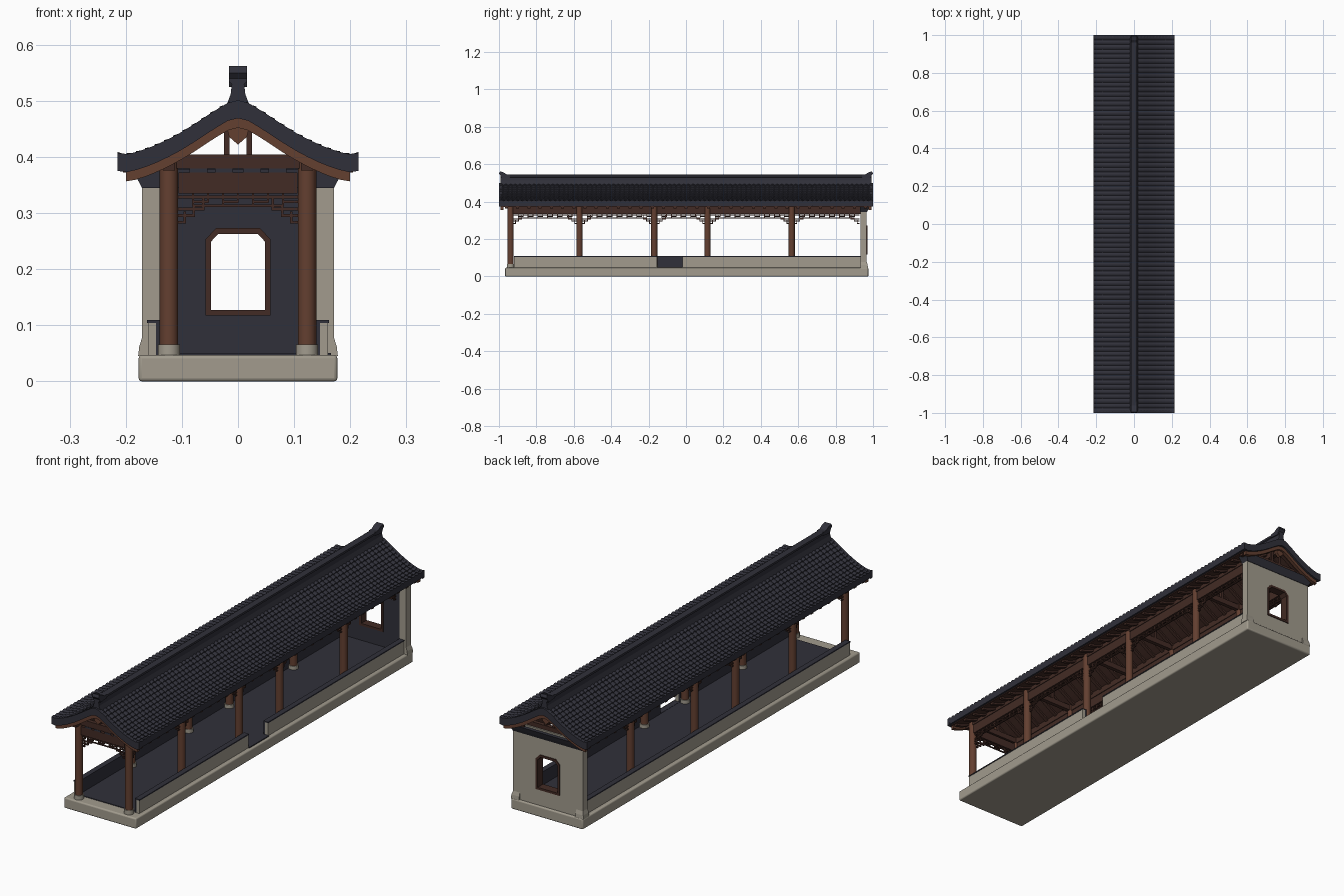
import bpy, bmesh, math

if "Cube" in bpy.data.objects:
    bpy.data.objects.remove(bpy.data.objects["Cube"])

def mat(name, c):
    m = bpy.data.materials.new(name)
    m.diffuse_color = (*c, 1)
    m.use_nodes = True
    m.node_tree.nodes["Principled BSDF"].inputs["Base Color"].default_value = m.diffuse_color
    return m

STONE = mat("pale stone", (0.36, 0.33, 0.27))
SLATE = mat("dark slate", (0.030, 0.030, 0.042))
BROWN = mat("red brown wood", (0.125, 0.050, 0.030))
DARK = mat("dark brown wood", (0.055, 0.024, 0.018))

def finish(name, bm, m, smooth=False, bevel=0):
    bmesh.ops.recalc_face_normals(bm, faces=bm.faces)
    me = bpy.data.meshes.new(name)
    bm.to_mesh(me)
    bm.free()
    me.materials.append(m)
    ob = bpy.data.objects.new(name, me)
    bpy.context.collection.objects.link(ob)
    if bevel:
        b = ob.modifiers.new("bevel", 'BEVEL')
        b.width, b.segments = bevel, 3
    if smooth:
        bpy.ops.object.select_all(action='DESELECT')
        ob.select_set(True)
        bpy.context.view_layer.objects.active = ob
        bpy.ops.object.shade_smooth_by_angle(angle=math.radians(35))
    return ob

def loft(bm, sections, closed=False):
    """Join equal-length loops of points, capping the ends unless closed."""
    rings = [[bm.verts.new(p) for p in s] for s in sections]
    n = len(rings[0])
    pairs = list(zip(rings, rings[1:]))
    if closed:
        pairs.append((rings[-1], rings[0]))
    else:
        bm.faces.new(rings[0])
        bm.faces.new(rings[-1])
    for a, b in pairs:
        for i in range(n):
            j = (i + 1) % n
            bm.faces.new((a[i], a[j], b[j], b[i]))

def box(bm, x0, x1, y0, y1, z0, z1):
    loft(bm, [[(x0, y0, z), (x1, y0, z), (x1, y1, z), (x0, y1, z)] for z in (z0, z1)])

def boxes(name, m, items, bevel=0):
    bm = bmesh.new()
    for b in items:
        box(bm, *b)
    return finish(name, bm, m, bevel > 0, bevel)

# Roof curve: height of the tiled surface at distance x from the ridge
CURVE = [(0, .497), (.02, .492), (.05, .473), (.08, .453), (.11, .435), (.14, .420),
         (.17, .408), (.195, .401), (.215, .403)]

def top(x):
    x = abs(x)
    for (a, za), (b, zb) in zip(CURVE, CURVE[1:]):
        if x <= b + 1e-9:
            return za + (zb - za) * (x - a) / (b - a)
    return CURVE[-1][1]

def band(bm, half, up, low, y0, y1):
    """Strip following the roof curve between two depths under the tiles."""
    xs = [half * i / 12 for i in range(-12, 13)]
    loft(bm, [[(x, y0, top(x) - up), (x, y1, top(x) - up),
               (x, y1, top(x) - low), (x, y0, top(x) - low)] for x in xs])

# Base slab and floor
boxes("base_slab", STONE, [(-.177, .177, -.967, .975, 0, .047)], .006)
boxes("floor", SLATE, [(-.142, .142, -.915, .94, .046, .050),
                       (.14, .166, -.155, -.02, .046, .051)])

# Low side walls, with an entrance gap on the right
runs = [(-1, -.92, .935), (1, -.92, -.155), (1, -.02, .935)]

def side_boxes(a, b, z0, z1):
    return [(min(s * a, s * b), max(s * a, s * b), y0, y1, z0, z1) for s, y0, y1 in runs]

boxes("low_wall", STONE, side_boxes(.146, .160, .045, .104))
boxes("low_wall_lining", SLATE, side_boxes(.139, .146, .045, .104))
boxes("low_wall_cap", SLATE, side_boxes(.138, .162, .104, .109))

# Round columns on stone pads
YS = [-.938, -.57, -.17, .115, .565]
bm, pads = bmesh.new(), bmesh.new()

def cyl(b, x, y, r, z0, z1):
    loft(b, [[(x + r * math.cos(k * math.pi / 8), y + r * math.sin(k * math.pi / 8), z)
              for k in range(16)] for z in (z0, z1)])

for y in YS:
    for s in (-1, 1):
        cyl(bm, s * .123, y, .0165, .047, .41)
        cyl(pads, s * .123, y, .020, .045, .066)
finish("columns", bm, BROWN, True)
finish("column_pads", pads, STONE, True)

# End wall with a chamfered window
def window(o=0):
    return [(-.05 - o, .125 - o), (.05 + o, .125 - o), (.05 + o, .25 + o * .4),
            (.036 + o * .4, .265 + o), (-.036 - o * .4, .265 + o), (-.05 - o, .25 + o * .4)]

def frame(name, m, outer, inner, y0, y1):
    b = bmesh.new()
    loft(b, [[(xo, y0, zo), (xo, y1, zo), (xi, y1, zi), (xi, y0, zi)]
             for (xo, zo), (xi, zi) in zip(outer, inner)], closed=True)
    finish(name, b, m)

def panel(w):
    return [(-w, .045), (w, .045), (w, .25), (w, .385), (-w, .385), (-w, .25)]

frame("end_wall", STONE, panel(.168), window(), .948, .966)
frame("end_wall_lining", SLATE, panel(.141), window(), .936, .948)
frame("window_frame", DARK, window(.008), window(-.002), .932, .970)

# Corner pilasters with flared feet and dark cornice
bm = bmesh.new()
for s in (-1, 1):
    prof = [(.003, .045), (.001, .062), (-.004, .078), (-.004, .352)]
    loft(bm, [[(s * .138, .933, z), (s * (.175 + d), .933, z),
               (s * (.175 + d), .970 + d, z), (s * .138, .970 + d, z)] for d, z in prof])
finish("corner_pilasters", bm, STONE)
bm = bmesh.new()
loft(bm, [[(-w, .93, z), (w, .93, z), (w, .966 + d, z), (-w, .966 + d, z)]
          for w, d, z in ((.171, .002, .345), (.178, .008, .358), (.191, .016, .378))])
finish("end_cornice", bm, SLATE)

# Long beams, purlins and cross ties
items = [(-.010, .010, -.975, .975, .440, .466)]
for s in (-1, 1):
    x = s * .123
    items.append((x - .008, x + .008, -.938, .94, .335, .376))
    items.append((x - .011, x + .011, -.975, .975, .376, .402))
boxes("long_beams", DARK, items)
items = [(-.106, .106, -.947, -.929, .335, .372)]
for y in YS + [.95]:
    items.append((-.125, .125, y - .009, y + .009, .379, .404))
    for s in (-1, 1):
        items.append((s * .020 - .005, s * .020 + .005, y - .006, y + .006, .400, .455))
boxes("cross_ties", DARK, items)
boxes("front_beam_slots", SLATE, [(x - .016, x + .016, -.9485, -.9465, .372, .379)
                                  for x in (-.07, -.025, .025, .07)])

# Hanging pendants in both gables
bm = bmesh.new()
for y in (-.975, .975):
    loft(bm, [[(x, y + d, z) for x, z in ((-.022, .46), (.022, .46), (.016, .436),
                                          (0, .422), (-.016, .436))] for d in (-.007, .007)])
finish("gable_pendants", bm, BROWN)

# Hanging lattice under the beams
lat = []

def lattice(a, b, put):
    n = max(4, round((b - a) / .026))
    step = (b - a) / n
    put(a, b, .326, .331)
    put(a + .03, b - .03, .311, .315)
    for i in range(1, n):
        c = a + step * i
        put(c - .002, c + .002, .313 if i % 2 else .319, .336)
        if i % 2:
            put(c, c + step, .318, .322)
    for e, d in ((a, 1), (b, -1)):
        for length, z in ((.045, .305), (.028, .293), (.012, .281)):
            put(min(e, e + d * length), max(e, e + d * length), z, z + .005)
            f = e + d * length
            put(f - .002, f + .002, z, z + .022)

for s in (-1, 1):
    ends = YS + [.94]
    for a, b in zip(ends, ends[1:]):
        lattice(a + .015, b - .013, lambda p, q, z0, z1, s=s: lat.append(
            (s * .123 - .003, s * .123 + .003, p, q, z0, z1)))
lattice(-.107, .107, lambda p, q, z0, z1: lat.append((p, q, -.941, -.935, z0, z1)))
boxes("hanging_lattice", DARK, lat)

# Soffit, rafters and gable boards
bm = bmesh.new()
band(bm, .205, .022, .030, -.985, .985)
for i in range(33):
    y = -.96 + i * .06
    band(bm, .200, .028, .039, y - .008, y + .008)
finish("soffit_and_rafters", bm, DARK)
bm = bmesh.new()
for y in (-.983, .983):
    band(bm, .200, .024, .045, y - .008, y + .008)
finish("gable_boards", bm, BROWN)

# Tiled roof: rolls along the length, overlapping courses down the slope
bm = bmesh.new()
band(bm, .213, .003, .026, -.995, .995)
finish("roof_deck", bm, SLATE)
bm = bmesh.new()
ROLLS, SUB, COURSES = 80, 6, 13
for s in (-1, 1):
    cols = []
    for c in range(COURSES):
        for f, lift in ((0, 0), (1, .004)):
            cols.append((.215 * (c + f) / COURSES, lift))
    prev = None
    for j in range(ROLLS * SUB + 1):
        y = -1 + 2 * j / (ROLLS * SUB)
        wave = .005 * abs(math.sin(math.pi * j / SUB)) - .003
        row = [bm.verts.new((s * x, y, top(x) + lift + wave)) for x, lift in cols]
        row.append(bm.verts.new((s * .215, y, top(.215) - .022 + wave)))
        if prev:
            for k in range(len(row) - 1):
                q = (prev[k], prev[k + 1], row[k + 1], row[k])
                bm.faces.new(q if s > 0 else q[::-1])
        prev = row
finish("roof_tiles", bm, SLATE, True)
# Gable edge tiles
bm = bmesh.new()
for y in (-.992, .992):
    band(bm, .215, -.004, .028, y - .008, y + .008)
finish("roof_edge_tiles", bm, SLATE)

# Ridge and upturned finials
bm = bmesh.new()
half = [(.022, .488), (.013, .512), (.011, .530), (.015, .533), (.015, .542), (.008, .546)]
prof = half + [(-x, z) for x, z in reversed(half)]
loft(bm, [[(x, y, z) for x, z in prof] for y in (-.992, .992)])
finish("ridge", bm, SLATE)
bm = bmesh.new()
horn = [(.94, .530), (.985, .525), (.992, .540), (1.0, .550), (.994, .562),
        (.975, .556), (.960, .546), (.94, .545)]
for s in (-1, 1):
    loft(bm, [[(x, s * y, z) for y, z in horn] for x in (-.016, .016)])
finish("ridge_finials", bm, SLATE)
